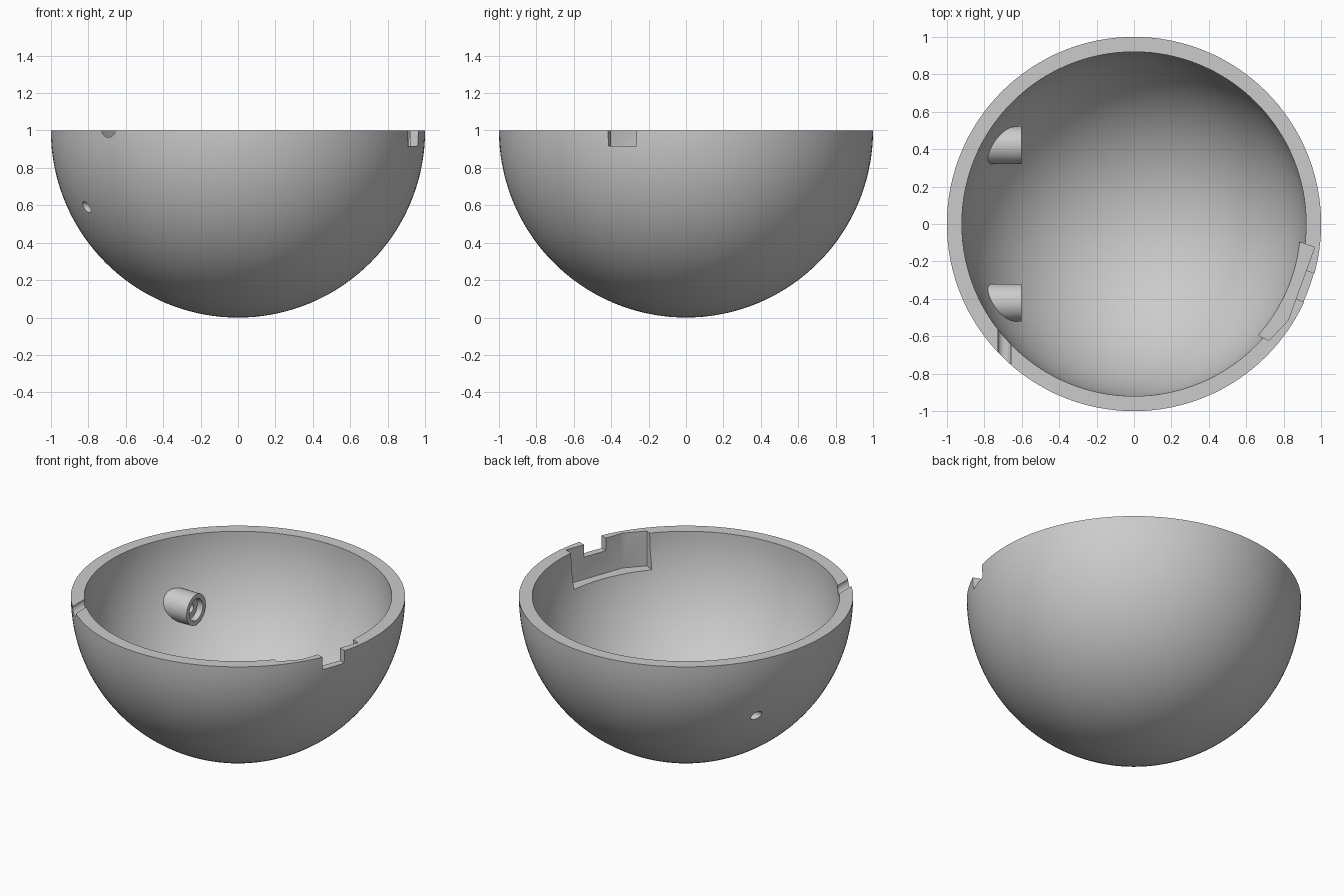
import bpy, bmesh, math
from mathutils import Matrix, Vector

if "Cube" in bpy.data.objects:
    bpy.data.objects.remove(bpy.data.objects["Cube"])

OUTER, INNER, RIM = 1.0, 0.92, 1.0

grey = bpy.data.materials.new("plain grey")
grey.use_nodes = True
grey.diffuse_color = (0.6, 0.6, 0.6, 1)
grey.node_tree.nodes["Principled BSDF"].inputs["Base Color"].default_value = (0.6, 0.6, 0.6, 1)


def finish(bm, name):
    bmesh.ops.recalc_face_normals(bm, faces=bm.faces)
    mesh = bpy.data.meshes.new(name)
    bm.to_mesh(mesh)
    bm.free()
    obj = bpy.data.objects.new(name, mesh)
    bpy.context.collection.objects.link(obj)
    return obj


def rod(name, axis, radius, start, end, segments=48):
    """Cylinder between two points, lying along the given axis."""
    a, b = Vector(start), Vector(end)
    turn = Matrix.Rotation(math.pi / 2, 4, "Y" if axis == "X" else "X")
    bm = bmesh.new()
    bmesh.ops.create_cone(bm, cap_ends=True, segments=segments, radius1=radius, radius2=radius,
                          depth=(b - a).length, matrix=Matrix.Translation((a + b) / 2) @ turn)
    return finish(bm, name)


def prism(name, outline, low, high):
    """Upright prism from a plan outline."""
    bm = bmesh.new()
    face = bm.faces.new([bm.verts.new((x, y, low)) for x, y in outline])
    top = bmesh.ops.extrude_face_region(bm, geom=[face])["geom"]
    bmesh.ops.translate(bm, vec=(0, 0, high - low),
                        verts=[v for v in top if isinstance(v, bmesh.types.BMVert)])
    return finish(bm, name)


def combine(target, tool, operation):
    """Apply a boolean and discard the tool."""
    mod = target.modifiers.new("boolean", "BOOLEAN")
    mod.operation, mod.object, mod.solver = operation, tool, "EXACT"
    bpy.context.view_layer.objects.active = target
    bpy.ops.object.modifier_apply(modifier=mod.name)
    bpy.data.objects.remove(tool)


# Bowl: revolved quarter-ring profile
rings = 36
angles = [math.pi / 2 * i / rings for i in range(rings + 1)]
profile = [(OUTER * math.sin(a), RIM - OUTER * math.cos(a)) for a in angles]
profile += [(INNER * math.sin(a), RIM - INNER * math.cos(a)) for a in reversed(angles)]
bm = bmesh.new()
verts = [bm.verts.new((x, 0, z)) for x, z in profile]
edges = [bm.edges.new(pair) for pair in zip(verts, verts[1:])]
bmesh.ops.spin(bm, geom=verts + edges, cent=(0, 0, 0), axis=(0, 0, 1),
               angle=2 * math.pi, steps=128, use_merge=False)
bmesh.ops.remove_doubles(bm, verts=bm.verts, dist=0.0005)
bowl = finish(bm, "bowl")

# Screw bosses on the inner wall, each with a counterbore and a through hole
for side in (-1, 1):
    y, z = side * 0.42, 0.59
    boss = rod("boss", "X", 0.1, (-0.95, y, z), (-0.6, y, z))
    bm = bmesh.new()
    bmesh.ops.create_uvsphere(bm, u_segments=64, v_segments=32, radius=0.96,
                              matrix=Matrix.Translation((0, 0, RIM)))
    combine(boss, finish(bm, "boss_trim"), "INTERSECT")
    combine(bowl, boss, "UNION")
    combine(bowl, rod("counterbore", "X", 0.07, (-0.64, y, z), (-0.5, y, z)), "DIFFERENCE")
    combine(bowl, rod("screw_hole", "X", 0.03, (-1.1, y, z), (-0.55, y, z), 32), "DIFFERENCE")

# Half-round cable groove across the rim
combine(bowl, rod("cable_groove", "Y", 0.036, (-0.692, -1, RIM), (-0.692, -0.4, RIM), 32), "DIFFERENCE")

# Two-sided pocket inside the rim
pocket = prism("pocket", [(0.965, -0.125), (0.823, -0.515), (0.722, -0.622), (0.674, -0.6),
                          (0.6, -0.53), (0.78, -0.06)], 0.77, 1.1)
combine(bowl, pocket, "DIFFERENCE")

# Port notch through the outer wall
heading = Matrix.Rotation(math.radians(-20), 2)
corners = [(0.85, -0.08), (1.1, -0.08), (1.1, 0.08), (0.85, 0.08)]
notch = prism("port_notch", [heading @ Vector(c) for c in corners], 0.917, 1.1)
combine(bowl, notch, "DIFFERENCE")

# Colour and shading
bowl.data.materials.clear()
bowl.data.materials.append(grey)
bpy.ops.object.select_all(action="DESELECT")
bowl.select_set(True)
bpy.context.view_layer.objects.active = bowl
bpy.ops.object.shade_smooth_by_angle(angle=math.radians(30))
